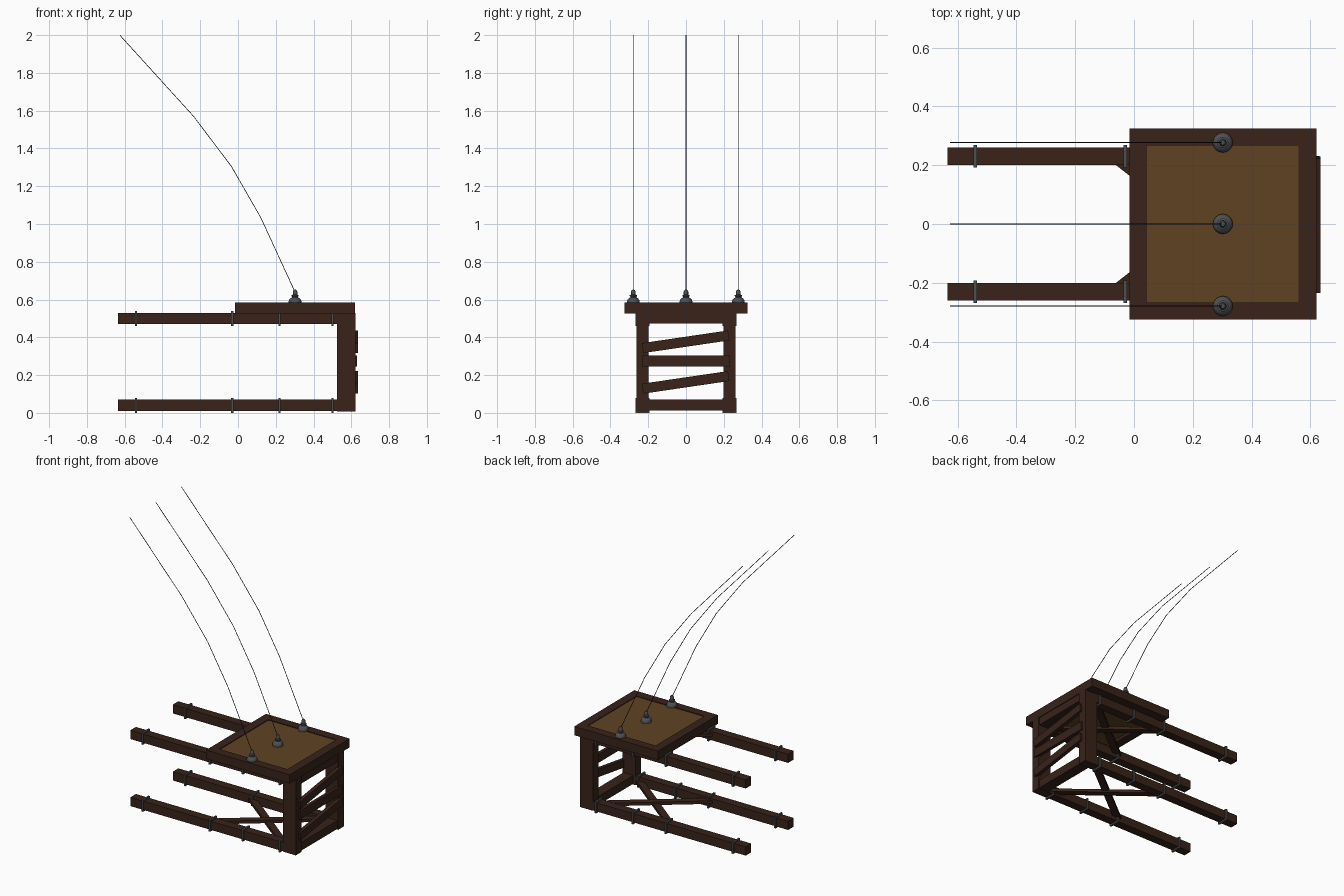
import bpy, bmesh, math
from mathutils import Vector

if "Cube" in bpy.data.objects:
    bpy.data.objects.remove(bpy.data.objects["Cube"])


def material(name, rgb):
    m = bpy.data.materials.new(name)
    m.diffuse_color = (*rgb, 1)
    m.use_nodes = True
    m.node_tree.nodes["Principled BSDF"].inputs["Base Color"].default_value = m.diffuse_color
    return m


WOOD = material("dark_wood", (0.04, 0.016, 0.010))
PANEL = material("panel_wood", (0.115, 0.055, 0.017))
METAL = material("dark_metal", (0.075, 0.08, 0.085))
WIRE = material("wire", (0.02, 0.02, 0.025))


def mesh_object(name, bm, mat):
    bmesh.ops.recalc_face_normals(bm, faces=bm.faces)
    me = bpy.data.meshes.new(name)
    bm.to_mesh(me)
    bm.free()
    ob = bpy.data.objects.new(name, me)
    bpy.context.collection.objects.link(ob)
    me.materials.append(mat)
    return ob


def box(name, x, y, z, mat=WOOD):
    """Box from (min, max) ranges."""
    bm = bmesh.new()
    bmesh.ops.create_cube(bm, size=1)
    for v in bm.verts:
        v.co = [(r[0] + r[1]) / 2 + c * (r[1] - r[0]) for r, c in zip((x, y, z), v.co)]
    return mesh_object(name, bm, mat)


def beam(name, a, b, width, thick, normal):
    """Plank from a to b; thick is measured along normal."""
    a, b, n = Vector(a), Vector(b), Vector(normal)
    d = (b - a).normalized()
    s = n.cross(d).normalized()
    bm = bmesh.new()
    bmesh.ops.create_cube(bm, size=1)
    for v in bm.verts:
        c = v.co.copy()
        v.co = (a + b) / 2 + d * c.x * (b - a).length + s * c.y * width + n * c.z * thick
    return mesh_object(name, bm, WOOD)


def lathe(name, profile, loc, mat, sides=16):
    bm = bmesh.new()
    verts = [bm.verts.new((r, 0, z)) for r, z in profile]
    edges = [bm.edges.new(p) for p in zip(verts, verts[1:])]
    bmesh.ops.spin(bm, geom=verts + edges, cent=(0, 0, 0), axis=(0, 0, 1),
                   angle=math.tau, steps=sides, use_duplicate=False)
    bmesh.ops.remove_doubles(bm, verts=bm.verts, dist=1e-5)
    ob = mesh_object(name, bm, mat)
    ob.location = loc
    bpy.context.view_layer.objects.active = ob
    ob.select_set(True)
    bpy.ops.object.shade_smooth_by_angle(angle=math.radians(35))
    ob.select_set(False)
    return ob


# Shafts, metal bands and cross braces, lower and upper
for level, z0 in (("lower", 0.01), ("upper", 0.47)):
    z1 = z0 + 0.06
    for side, s in (("front", -1), ("back", 1)):
        ys = sorted((s * 0.2, s * 0.26))
        box(f"{level}_{side}_shaft", (-0.635, 0.62), ys, (z0, z1))
        for i, x in enumerate((-0.54, -0.03, 0.22, 0.5)):
            box(f"{level}_{side}_band_{i + 1}", (x - 0.006, x + 0.006),
                (ys[0] - 0.008, ys[1] + 0.008), (z0 - 0.01, z1 + 0.01), METAL)
        zc = z0 + 0.03 + s * 0.006
        beam(f"{level}_{side}_cross_brace", (-0.05, -s * 0.22, zc), (0.51, s * 0.22, zc),
             0.045, 0.02, (0, 0, 1))
    box(f"{level}_end_crossbar", (0.54, 0.615), (-0.2, 0.2), (z0 + 0.003, z1))

# End posts
for side, s in (("front", -1), ("back", 1)):
    box(f"{side}_post", (0.524, 0.621), sorted((s * 0.199, s * 0.261)), (0.008, 0.53))

# Slats on the closed end
box("middle_slat", (0.608, 0.631), (-0.232, 0.232), (0.245, 0.303))
for name, za, zb in (("lower_slanted_slat", 0.128, 0.195), ("upper_slanted_slat", 0.343, 0.41)):
    beam(name, (0.622, -0.23, za), (0.622, 0.226, zb), 0.053, 0.026, (1, 0, 0))

# Table top: four frame boards and an inset panel
TOP = (0.525, 0.585)
for side, s in (("front", -1), ("back", 1)):
    box(f"top_{side}_board", (-0.015, 0.62), sorted((s * 0.265, s * 0.325)), TOP)
box("top_left_board", (-0.015, 0.045), (-0.265, 0.265), TOP)
box("top_right_board", (0.56, 0.62), (-0.265, 0.265), TOP)
box("top_panel", (0.045, 0.56), (-0.265, 0.265), (0.545, 0.58), PANEL)

# Wire mounts and drooping wires
MOUNT = [(0, -0.006), (0.034, -0.006), (0.034, 0.006), (0.031, 0.014), (0.024, 0.022),
         (0.016, 0.026), (0.016, 0.03), (0.019, 0.033), (0.019, 0.038), (0.012, 0.041),
         (0.012, 0.058), (0.008, 0.066), (0, 0.068)]
PATH = [(0.302, 0.64), (0.12, 1.035), (-0.035, 1.305), (-0.235, 1.57), (-0.625, 1.999)]
for label, y in (("front", -0.279), ("middle", 0), ("back", 0.277)):
    lathe(f"{label}_wire_mount", MOUNT, (0.302, y, 0.585), METAL)
    cu = bpy.data.curves.new(f"{label}_wire", "CURVE")
    cu.dimensions = "3D"
    cu.bevel_depth = 0.002
    cu.bevel_resolution = 1
    cu.use_fill_caps = True
    sp = cu.splines.new("POLY")
    sp.points.add(len(PATH) - 1)
    for p, (x, z) in zip(sp.points, PATH):
        p.co = (x, y, z, 1)
    cu.materials.append(WIRE)
    bpy.context.collection.objects.link(bpy.data.objects.new(f"{label}_wire", cu))
